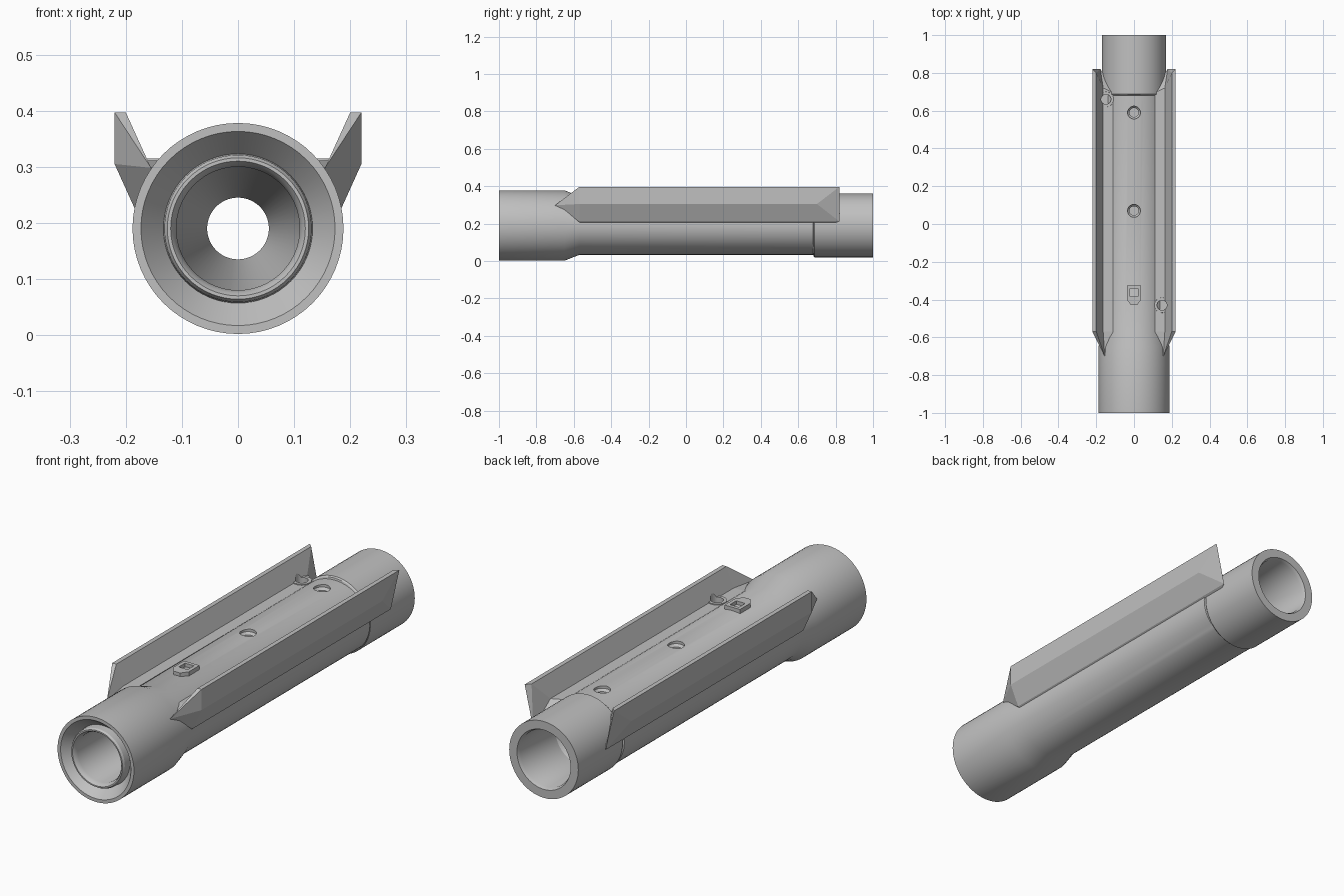
import bpy
import bmesh
from math import cos, sin, pi, radians

cube = bpy.data.objects.get("Cube")
if cube:
    bpy.data.objects.remove(cube, do_unlink=True)

AXIS_Z = 0.19
grey = bpy.data.materials.new("light_grey")
grey.use_nodes = True
COLOUR = (0.53, 0.53, 0.53, 1)
grey.diffuse_color = COLOUR
grey.node_tree.nodes["Principled BSDF"].inputs["Base Color"].default_value = COLOUR


def make(name, verts, faces):
    mesh = bpy.data.meshes.new(name)
    bm = bmesh.new()
    vs = [bm.verts.new(v) for v in verts]
    for f in faces:
        bm.faces.new([vs[i] for i in f])
    bmesh.ops.recalc_face_normals(bm, faces=bm.faces)
    bm.to_mesh(mesh)
    bm.free()
    mesh.materials.append(grey)
    obj = bpy.data.objects.new(name, mesh)
    bpy.context.collection.objects.link(obj)
    return obj


def activate(obj):
    bpy.ops.object.select_all(action='DESELECT')
    obj.select_set(True)
    bpy.context.view_layer.objects.active = obj


def smooth(obj, angle=25):
    activate(obj)
    bpy.ops.object.shade_smooth_by_angle(angle=radians(angle))


def lathe(name, profile, place, sides=64):
    """Revolve a closed (radius, height) loop; place maps it to the model."""
    n = len(profile)
    verts = [place(r * cos(2 * pi * s / sides), r * sin(2 * pi * s / sides), h)
             for s in range(sides) for r, h in profile]
    faces = []
    for s in range(sides):
        a, b = s * n, (s + 1) % sides * n
        for i in range(n):
            j = (i + 1) % n
            faces.append((a + i, a + j, b + j, b + i))
    return make(name, verts, faces)


def stack(name, layers):
    """Solid through a list of equal-length (x, y, z) rings."""
    n = len(layers[0])
    verts = [v for layer in layers for v in layer]
    last = (len(layers) - 1) * n
    faces = [tuple(range(n)), tuple(range(last, last + n))]
    faces += [(k + i, k + (i + 1) % n, k + n + (i + 1) % n, k + n + i)
              for k in range(0, last, n) for i in range(n)]
    return make(name, verts, faces)


def prism(name, outline, z0, z1):
    return stack(name, [[(x, y, z) for x, y in outline] for z in (z0, z1)])


def round_cutter(x, y, profile, sides=32):
    return stack("hole_cutter", [[(x + r * cos(2 * pi * s / sides),
                                   y + r * sin(2 * pi * s / sides), z)
                                  for s in range(sides)] for r, z in profile])


def cut(obj, cutter):
    cutter.hide_render = True
    mod = obj.modifiers.new("cut", 'BOOLEAN')
    mod.operation = 'DIFFERENCE'
    mod.solver = 'EXACT'
    mod.object = cutter
    activate(obj)
    bpy.ops.object.modifier_apply(modifier=mod.name)
    bpy.data.objects.remove(cutter, do_unlink=True)


# Main tube: flared front, slightly wide oval middle, rear collar, stepped bore
MIDDLE = (-0.57, 0.68)


def place_tube(a, b, h):
    return (a * (1.1 if h in MIDDLE else 1), h, AXIS_Z + b)


tube = lathe("main_tube", [
    (0.188, -1.0), (0.188, -0.65), (0.157, MIDDLE[0]),
    (0.157, MIDDLE[1]), (0.165, 0.682), (0.17, 0.688), (0.17, 1.0),
    (0.132, 1.0), (0.125, 0.985), (0.125, 0.74), (0.055, 0.62),
    (0.055, -0.40), (0.11, -0.60), (0.11, -0.97), (0.115, -0.985),
    (0.12, -0.992), (0.126, -0.992), (0.131, -0.983), (0.133, -0.95), (0.173, -1.0)],
    place_tube)

# Two countersunk holes along the top
for y in (0.59, 0.07):
    cut(tube, round_cutter(0, y, [(0.034, 0.40), (0.034, 0.335),
                                  (0.024, 0.325), (0.024, 0.29)]))
smooth(tube)

# Side fins with deck shelf: pointed at the front, notched at the rear
# Each row is x, z and the rear end y
SECTION = [(0.20, 0.397, 0.80), (0.22, 0.397, 0.82), (0.22, 0.305, 0.70),
           (0.178, 0.212, 0.82), (0.155, 0.195, 0.76), (0.11, 0.25, 0.69),
           (0.10, 0.311, 0.69), (0.163, 0.311, 0.72)]
PIVOT = 3
for side, label, ring_y in ((1, "left", -0.43), (-1, "right", 0.66)):
    n = len(SECTION)
    verts = [(side * x, -0.57, z) for x, z, y in SECTION]
    verts += [(side * x, y, z) for x, z, y in SECTION]
    verts.append((side * 0.155, -0.70, 0.298))
    faces = []
    for i in range(n):
        j = (i + 1) % n
        faces += [(i, j, n + j, n + i), (i, j, 2 * n)]
    for k in range(1, n - 1):
        faces.append((n + PIVOT, n + (PIVOT + k) % n, n + (PIVOT + k + 1) % n))
    fin = make(label + "_fin", verts, faces)

    # Low ring around a hole in the deck
    x = side * 0.148
    cut(fin, round_cutter(x, ring_y, [(0.026, 0.34), (0.026, 0.285)]))
    ring = lathe(label + "_ring", [(0.041, 0.305), (0.040, 0.315),
                                   (0.026, 0.315), (0.026, 0.305)],
                 lambda a, b, h: (x + a, ring_y + b, h), 32)
    smooth(ring, 35)

# Pointed square socket on the centre line
socket = prism("square_socket", [(-0.038, -0.325), (-0.038, -0.40), (-0.016, -0.43),
                                 (0.016, -0.43), (0.038, -0.40), (0.038, -0.325)],
               0.32, 0.362)
cut(socket, prism("socket_cutter", [(-0.022, -0.385), (0.022, -0.385),
                                    (0.022, -0.341), (-0.022, -0.341)], 0.34, 0.42))
